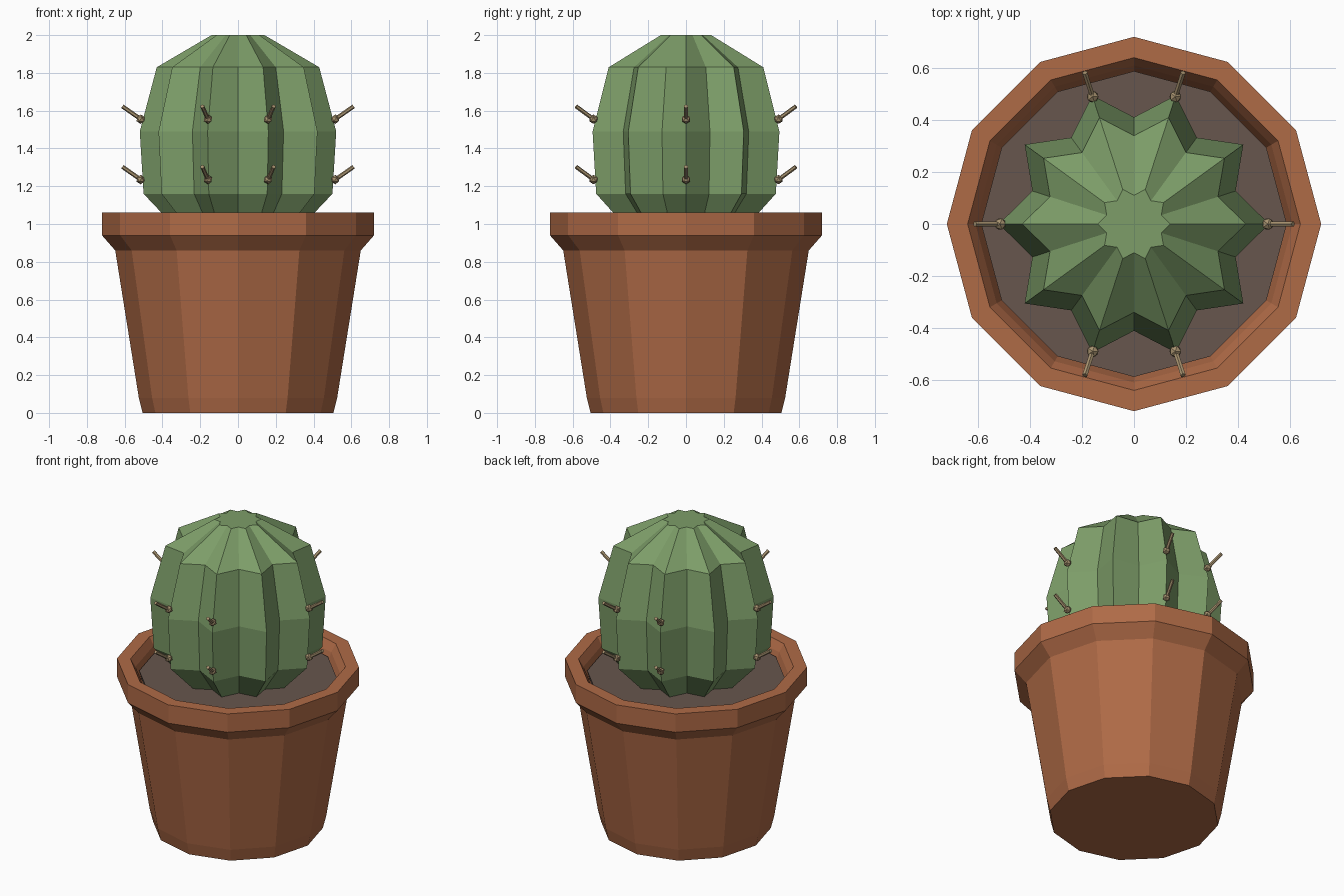
import bpy, bmesh, math
from mathutils import Vector

if "Cube" in bpy.data.objects:
    bpy.data.objects.remove(bpy.data.objects["Cube"])


def material(name, rgb):
    m = bpy.data.materials.new(name)
    m.diffuse_color = (*rgb, 1)
    m.use_nodes = True
    m.node_tree.nodes["Principled BSDF"].inputs["Base Color"].default_value = m.diffuse_color
    return m


terracotta = material("terracotta", (0.43, 0.145, 0.062))
earth = material("soil_brown", (0.135, 0.092, 0.075))
green = material("cactus_green", (0.205, 0.34, 0.14))
tan = material("spine_tan", (0.39, 0.29, 0.16))


def finish(bm, name, mat):
    bmesh.ops.recalc_face_normals(bm, faces=bm.faces)
    me = bpy.data.meshes.new(name)
    bm.to_mesh(me)
    bm.free()
    me.materials.append(mat)
    ob = bpy.data.objects.new(name, me)
    bpy.context.collection.objects.link(ob)
    return ob


def lathe(name, profile, n, mat, valley=1.0):
    """Stack n-sided rings (odd points scaled by valley) and cap both ends."""
    bm = bmesh.new()
    rings = []
    for r, z in profile:
        ring = []
        for i in range(n):
            a = 2 * math.pi * i / n
            k = r * (valley if i % 2 else 1)
            ring.append(bm.verts.new((k * math.cos(a), k * math.sin(a), z)))
        rings.append(ring)
    for lo, hi in zip(rings, rings[1:]):
        for i in range(n):
            j = (i + 1) % n
            bm.faces.new((lo[i], lo[j], hi[j], hi[i]))
    bm.faces.new(rings[0])
    bm.faces.new(rings[-1])
    return finish(bm, name, mat)


# Twelve-sided pot with an overhanging rim and hollow top
lathe("pot", [(0.505, 0), (0.525, 0.08), (0.65, 0.86), (0.72, 0.94), (0.72, 1.06),
              (0.64, 1.06), (0.61, 1.01), (0.58, 0.92)], 12, terracotta)

# Soil
lathe("soil", [(0.575, 0.93), (0.588, 0.985)], 12, earth)

# Ten-ribbed cactus body
lathe("cactus_body", [(0.32, 0.97), (0.50, 1.16), (0.52, 1.49), (0.43, 1.83), (0.14, 2.0)],
      20, green, valley=0.79)

# Spines, each growing from a small knob on a rib
for rib in (0, 72, 108, 180, 252, 288):
    a = math.radians(rib)
    out = Vector((math.cos(a), math.sin(a), 0))
    for z in (1.235, 1.555):
        base = out * 0.515 + Vector((0, 0, z))
        axis = out * 0.097 + Vector((0, 0, 0.068))
        bm = bmesh.new()
        knob = bmesh.ops.create_icosphere(bm, subdivisions=1, radius=0.025)["verts"]
        bmesh.ops.translate(bm, verts=knob, vec=base)
        spine = bmesh.ops.create_cone(bm, cap_ends=True, segments=6, radius1=0.011,
                                      radius2=0.011, depth=axis.length)["verts"]
        bmesh.ops.rotate(bm, verts=spine, cent=(0, 0, 0),
                         matrix=axis.to_track_quat('Z', 'Y').to_matrix())
        bmesh.ops.translate(bm, verts=spine, vec=base + axis / 2)
        finish(bm, f"spine_{rib}_{'upper' if z > 1.4 else 'lower'}", tan)
